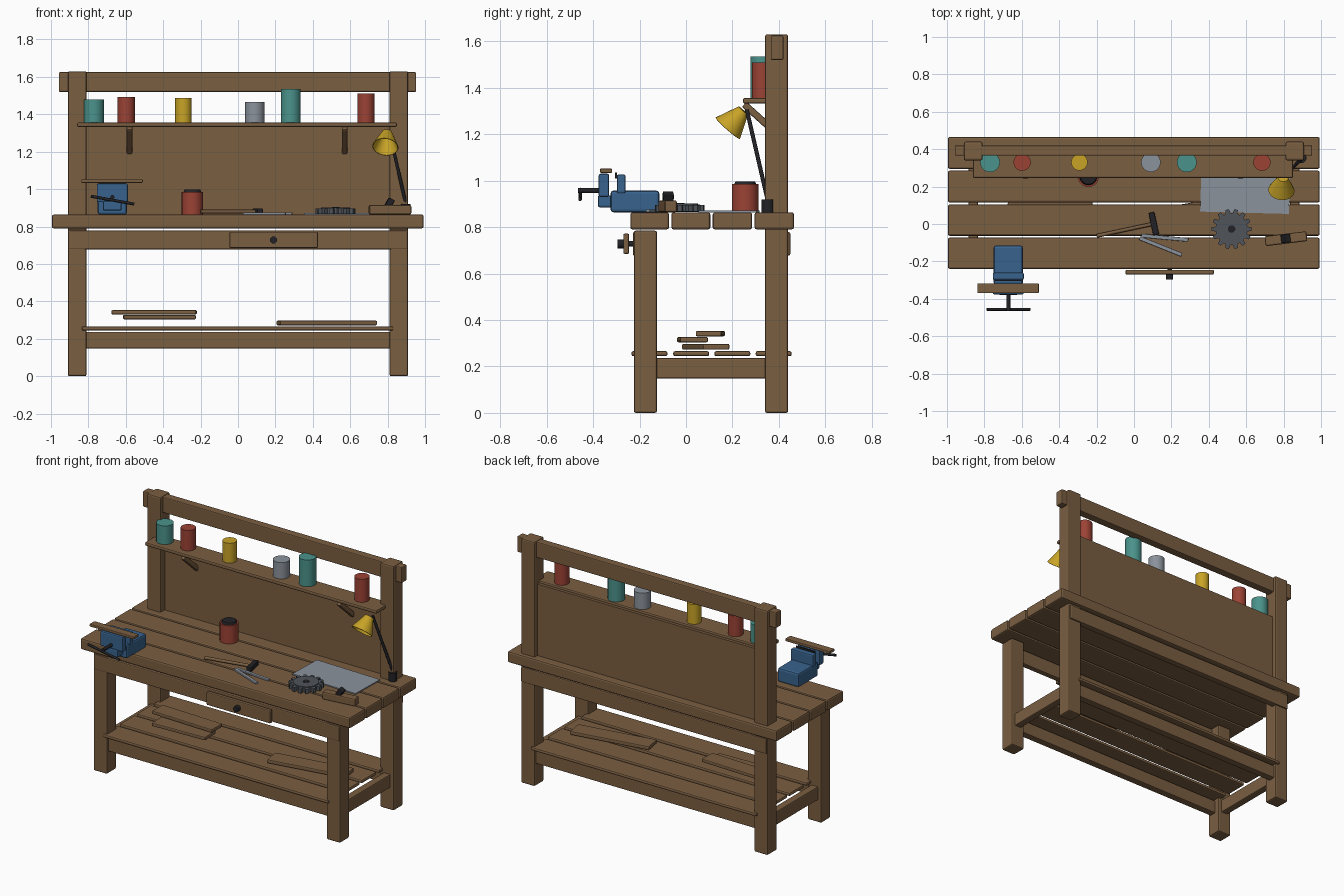
import bpy, bmesh, math
from mathutils import Vector, Matrix

if "Cube" in bpy.data.objects:
    bpy.data.objects.remove(bpy.data.objects["Cube"])


def mat(name, r, g, b):
    m = bpy.data.materials.new(name)
    m.diffuse_color = (r, g, b, 1)
    m.use_nodes = True
    m.node_tree.nodes["Principled BSDF"].inputs["Base Color"].default_value = m.diffuse_color
    return m


WOOD = mat("brown wood", 0.195, 0.112, 0.053)
BLUE = mat("blue paint", 0.04, 0.125, 0.27)
TEAL = mat("teal paint", 0.07, 0.29, 0.26)
RED = mat("red paint", 0.33, 0.055, 0.035)
YELLOW = mat("yellow paint", 0.58, 0.37, 0.02)
STEEL = mat("light steel", 0.26, 0.29, 0.33)
DARK = mat("dark steel", 0.08, 0.09, 0.105)
BLACK = mat("black iron", 0.016, 0.016, 0.02)


def finish(name, bm, material, smooth=False):
    bmesh.ops.recalc_face_normals(bm, faces=bm.faces)
    me = bpy.data.meshes.new(name)
    bm.to_mesh(me)
    bm.free()
    me.materials.append(material)
    ob = bpy.data.objects.new(name, me)
    bpy.context.collection.objects.link(ob)
    if smooth:
        bpy.ops.object.select_all(action='DESELECT')
        ob.select_set(True)
        bpy.context.view_layer.objects.active = ob
        bpy.ops.object.shade_smooth_by_angle(angle=math.radians(40))
    return ob


def box(name, x, y, z, material=WOOD, bevel=0.006, rot=(0, 0, 0)):
    """Bevelled box from (min, max) ranges, turned about its centre."""
    bm = bmesh.new()
    bmesh.ops.create_cube(bm, size=1)
    bmesh.ops.scale(bm, vec=(x[1] - x[0], y[1] - y[0], z[1] - z[0]), verts=bm.verts)
    if bevel:
        bmesh.ops.bevel(bm, geom=bm.edges[:], offset=bevel, segments=2, profile=0.5, affect='EDGES')
    ob = finish(name, bm, material)
    ob.location = (sum(x) / 2, sum(y) / 2, sum(z) / 2)
    ob.rotation_euler = [math.radians(a) for a in rot]
    return ob


def rod(name, a, b, r1, material, r2=None, sides=24, caps=True):
    """Round bar or cone between two points."""
    a, b = Vector(a), Vector(b)
    d = b - a
    bm = bmesh.new()
    bmesh.ops.create_cone(bm, cap_ends=caps, segments=sides, radius1=r1,
                          radius2=r1 if r2 is None else r2, depth=d.length)
    q = d.to_track_quat('Z', 'Y').to_matrix().to_4x4()
    bmesh.ops.transform(bm, matrix=Matrix.Translation((a + b) / 2) @ q, verts=bm.verts)
    return finish(name, bm, material, True)


# Frame: legs, posts, side stretchers
for s, side in ((-1, "left"), (1, "right")):
    x = sorted((s * 0.81, s * 0.91))
    box(side + "_front_leg", x, (-0.225, -0.125), (0, 0.785), bevel=0.009)
    box(side + "_back_post", x, (0.34, 0.44), (0, 1.63), bevel=0.009)
    box(side + "_side_stretcher", sorted((s * 0.835, s * 0.885)), (-0.14, 0.355), (0.148, 0.237))
box("front_stretcher", (-0.82, 0.82), (-0.21, -0.16), (0.148, 0.237))
box("back_stretcher", (-0.82, 0.82), (0.375, 0.425), (0.148, 0.237))
box("front_apron", (-0.905, 0.905), (-0.229, -0.19), (0.678, 0.778))
box("back_apron", (-0.905, 0.905), (0.405, 0.449), (0.678, 0.778))
box("top_rail", (-0.958, 0.953), (0.365, 0.42), (1.52, 1.625))

# Bench top and lower shelf planks
for i, y in enumerate(((-0.24, -0.073), (-0.063, 0.105), (0.115, 0.285), (0.295, 0.465))):
    box("top_plank_%d" % (i + 1), (-0.995, 0.993), y, (0.79, 0.864), bevel=0.01)
for i, y in enumerate(((-0.235, -0.08), (-0.055, 0.10), (0.122, 0.277), (0.30, 0.455))):
    box("shelf_plank_%d" % (i + 1), (-0.835, 0.83), y, (0.244, 0.266), bevel=0.008)

# Back panel, can shelf and brackets
box("back_panel", (-0.815, 0.815), (0.385, 0.41), (0.864, 1.34), bevel=0)
box("can_shelf", (-0.86, 0.85), (0.245, 0.39), (1.332, 1.356), bevel=0.008)
for x, side in ((-0.58, "left"), (0.57, "right")):
    box(side + "_shelf_bracket", (x - 0.015, x + 0.015), (0.225, 0.425), (1.247, 1.277),
        rot=(-42, 0, 0))

# Drawer front with knob
box("drawer_front", (-0.045, 0.427), (-0.27, -0.245), (0.685, 0.772))
rod("drawer_box", (0.19, -0.25, 0.728), (0.19, -0.2, 0.728), 0.012, BLACK)
rod("drawer_knob", (0.19, -0.268, 0.728), (0.19, -0.296, 0.728), 0.019, BLACK, sides=16)

# Cans on the shelf
for i, (x, r, top, m) in enumerate(((-0.77, 0.053, 1.48, TEAL), (-0.598, 0.046, 1.493, RED),
                                    (-0.292, 0.044, 1.488, YELLOW), (0.09, 0.052, 1.465, STEEL),
                                    (0.282, 0.053, 1.534, TEAL), (0.684, 0.046, 1.51, RED))):
    rod("can_%d" % (i + 1), (x, 0.33, 1.354), (x, 0.33, top), r, m)

# Red tin on the bench
rod("bench_tin", (-0.244, 0.255, 0.863), (-0.244, 0.255, 0.985), 0.057, RED)
rod("bench_tin_lid", (-0.244, 0.255, 0.98), (-0.244, 0.255, 0.997), 0.05, BLACK, 0.042)

# Lamp
rod("lamp_base", (0.895, 0.353, 0.863), (0.895, 0.353, 0.92), 0.027, BLACK)
rod("lamp_arm", (0.9, 0.353, 0.91), (0.81, 0.262, 1.305), 0.009, BLACK, sides=12)
shade = rod("lamp_shade", (0.788, 0.18, 1.226), (0.797, 0.247, 1.302), 0.07, YELLOW, 0.027)
bm = bmesh.new()
bm.from_mesh(shade.data)
mouth = max((f for f in bm.faces if len(f.verts) > 4), key=lambda f: f.calc_area())
bmesh.ops.delete(bm, geom=[mouth], context='FACES_ONLY')  # open mouth
bm.to_mesh(shade.data)
bm.free()
sol = shade.modifiers.new("wall", 'SOLIDIFY')
sol.thickness = 0.004

# Vise
vx = -0.672
box("vise_body", (vx - 0.078, vx + 0.078), (-0.325, -0.115), (0.864, 0.957), BLUE, 0.012)
box("vise_slide", (vx - 0.05, vx + 0.05), (-0.38, -0.31), (0.885, 0.937), BLUE, 0.008)
box("vise_front_jaw", (vx - 0.083, vx + 0.083), (-0.376, -0.331), (0.93, 1.03), BLUE, 0.008)
box("vise_rear_jaw", (vx - 0.083, vx + 0.083), (-0.298, -0.26), (0.945, 1.027), BLUE, 0.008)
box("vise_jaw_pad", (vx - 0.07, vx + 0.07), (-0.305, -0.297), (1.01, 1.035), BLACK, 0)
box("clamped_board", (vx - 0.165, vx + 0.163), (-0.37, -0.318), (1.034, 1.052), bevel=0.004)
rod("vise_screw", (vx, -0.465, 0.957), (vx, -0.36, 0.957), 0.011, BLACK, sides=16)
rod("vise_handle", (vx - 0.115, -0.456, 0.962), (vx + 0.117, -0.456, 0.92), 0.008, BLACK, sides=12)

# Steel sheet
box("steel_sheet", (0.357, 0.832), (0.06, 0.31), (0.864, 0.871), STEEL, 0, (0, 0, -1.5))

# Gear: toothed outline extruded, with hub
bm = bmesh.new()
ring = []
for t in range(14):
    for da, r in ((-0.34, 0.086), (-0.2, 0.107), (0.2, 0.107), (0.34, 0.086)):
        a = (t + da) * math.tau / 14
        ring.append(bm.verts.new((0.522 + r * math.cos(a), -0.027 + r * math.sin(a), 0.868)))
face = bm.faces.new(ring)
ext = bmesh.ops.extrude_face_region(bm, geom=[face])
bmesh.ops.translate(bm, vec=(0, 0, 0.028), verts=[v for v in ext["geom"] if isinstance(v, bmesh.types.BMVert)])
finish("gear", bm, DARK)
rod("gear_plate", (0.522, -0.027, 0.89), (0.522, -0.027, 0.901), 0.078, DARK, sides=32)
rod("gear_bore", (0.522, -0.027, 0.895), (0.522, -0.027, 0.904), 0.02, BLACK)

# Hammer
rod("hammer_handle", (-0.2, -0.064, 0.88), (0.1, 0.0, 0.88), 0.01, WOOD, sides=12)
box("hammer_head", (0.09, 0.122), (-0.06, 0.063), (0.865, 0.897), BLACK, 0.005, (0, 0, 12))

# Two flat steel tools
for i, (a, b) in enumerate((((0.03, -0.075), (0.255, -0.165)), ((0.04, -0.062), (0.29, -0.085)))):
    a, b = Vector(a), Vector(b)
    c, h = (a + b) / 2, (b - a).length / 2
    box("flat_tool_%d" % (i + 1), (c.x - h, c.x + h), (c.y - 0.01, c.y + 0.01), (0.864, 0.876), STEEL,
        0.003, (0, 0, math.degrees(math.atan2(b.y - a.y, b.x - a.x))))

# Hand plane
box("plane_body", (0.7, 0.925), (-0.105, -0.052), (0.864, 0.915), WOOD, 0.008, (0, 0, 7))
box("plane_iron", (0.793, 0.828), (-0.1, -0.054), (0.9, 0.95), BLACK, 0.005, (0, 28, 7))

# Spare boards on the lower shelf
box("spare_board_1", (-0.675, -0.222), (0.05, 0.16), (0.33, 0.353), rot=(0, 0, -2))
box("spare_board_2", (-0.613, -0.227), (-0.032, 0.088), (0.304, 0.327), rot=(0, 0, 2))
box("spare_board_3", (0.212, 0.738), (0.027, 0.143), (0.272, 0.297), rot=(0, 0, 10))
